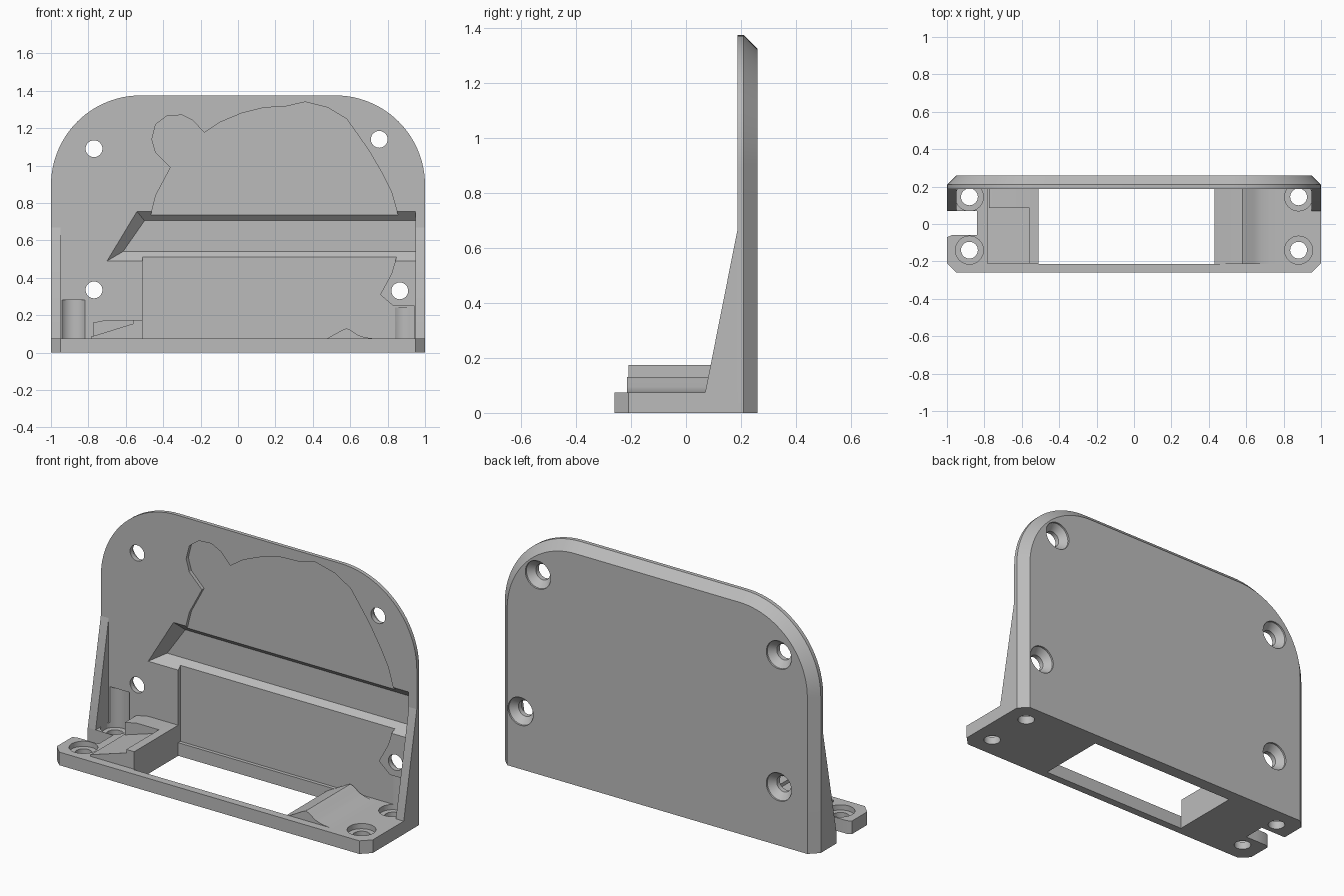
import bpy, bmesh, math

cube = bpy.data.objects.get("Cube")
if cube:
    bpy.data.objects.remove(cube, do_unlink=True)

grey = bpy.data.materials.new("light grey")
grey.use_nodes = True
colour = (0.5, 0.5, 0.5, 1)
grey.diffuse_color = colour
grey.node_tree.nodes["Principled BSDF"].inputs["Base Color"].default_value = colour

AXES = {
    "x": lambda a, b, d: (d, a, b),
    "y": lambda a, b, d: (a, d, b),
    "z": lambda a, b, d: (a, b, d),
}


def loft(name, axis, *rings):
    """Solid through (depth, outline) rings stacked along an axis."""
    bm = bmesh.new()
    place = AXES[axis]
    loops = [[bm.verts.new(place(a, b, d)) for a, b in pts] for d, pts in rings]
    for low, high in zip(loops, loops[1:]):
        n = len(low)
        for i in range(n):
            j = (i + 1) % n
            bm.faces.new((low[i], low[j], high[j], high[i]))
    bm.faces.new(loops[0])
    bm.faces.new(loops[-1])
    bmesh.ops.recalc_face_normals(bm, faces=bm.faces)
    mesh = bpy.data.meshes.new(name)
    bm.to_mesh(mesh)
    bm.free()
    mesh.materials.append(grey)
    obj = bpy.data.objects.new(name, mesh)
    bpy.context.collection.objects.link(obj)
    return obj


def prism(name, axis, start, end, pts):
    return loft(name, axis, (start, pts), (end, pts))


def rect(a0, b0, a1, b1):
    return [(a0, b0), (a1, b0), (a1, b1), (a0, b1)]


def circle(a, b, r, n=32):
    return [(a + r * math.cos(t * math.tau / n), b + r * math.sin(t * math.tau / n))
            for t in range(n)]


def cut(obj, cutters):
    for c in cutters:
        c.hide_render = True
        mod = obj.modifiers.new("cut", "BOOLEAN")
        mod.operation = "DIFFERENCE"
        mod.solver = "EXACT"
        mod.object = c
    bpy.context.view_layer.update()
    graph = bpy.context.evaluated_depsgraph_get()
    mesh = bpy.data.meshes.new_from_object(obj.evaluated_get(graph))
    obj.modifiers.clear()
    obj.data = mesh


# Back plate with rounded top corners and a chamfered rear rim
FRONT, RIM, BACK = 0.188, 0.21, 0.26


def arch(inset):
    cx, cz, r = 0.52, 0.895, 0.48 - inset
    arc = [(r * math.cos(i * math.pi / 48), r * math.sin(i * math.pi / 48)) for i in range(25)]
    right = [(cx + a, cz + b) for a, b in arc]
    left = [(-a, b) for a, b in reversed(right)]
    return [(1 - inset, 0)] + right + left + [(inset - 1, 0)]


plate = loft("back_plate", "y", (FRONT, arch(0)), (RIM, arch(0)), (BACK, arch(0.05)))

# Base tray with chamfered front corners
base = prism("base_tray", "z", 0, 0.075, [
    (-1, FRONT), (-1, -0.21), (-0.95, -0.26), (0.95, -0.26), (1, -0.21), (1, FRONT)])

# Screw holes and driver clearance, shared by base and plate
bores, wells = [], []
for x in (-0.88, 0.88):
    for y in (-0.14, 0.145):
        bores.append(prism("screw_bore", "z", -0.1, 0.1, circle(x, y, 0.045)))
        wells.append(prism("screw_well", "z", 0.045, 0.28 if x < 0 else 0.24, circle(x, y, 0.075)))

# Countersunk mounting holes through the plate
sinks = []
for x, z in ((-0.77, 1.09), (-0.77, 0.335), (0.755, 1.14), (0.865, 0.33)):
    small, big = circle(x, z, 0.045), circle(x, z, 0.08)
    sinks.append(loft("countersink", "y", (0.1, small), (0.215, small), (0.25, big), (0.3, big)))

# Wide bevelled groove across the plate
outer = [(-0.7, 0.49), (0.948, 0.49), (0.948, 0.755), (-0.54, 0.755)]
inner = [(-0.615, 0.54), (0.948, 0.54), (0.948, 0.705), (-0.5, 0.705)]
groove = loft("groove", "y", (0.1, outer), (FRONT, outer), (0.238, inner))

# Shallow silhouette recesses above and below the groove
upper = prism("upper_recess", "y", 0.1, 0.208, [
    (-0.47, 0.72), (-0.44, 0.84), (-0.36, 0.99), (-0.44, 1.07), (-0.46, 1.14),
    (-0.44, 1.22), (-0.38, 1.265), (-0.3, 1.27), (-0.24, 1.24), (-0.18, 1.175),
    (-0.1, 1.23), (0.02, 1.28), (0.14, 1.31), (0.25, 1.315), (0.36, 1.34),
    (0.48, 1.31), (0.58, 1.25), (0.63, 1.18), (0.7, 1.08), (0.77, 0.96),
    (0.82, 0.86), (0.86, 0.72)])
lower = prism("lower_recess", "y", 0.1, 0.208, [
    (-0.51, 0.075), (0.945, 0.075), (0.945, 0.25), (0.83, 0.25), (0.76, 0.31),
    (0.82, 0.42), (0.85, 0.52), (-0.51, 0.52)])

# Central opening and cable notch in the base
opening = prism("opening", "z", -0.1, 0.2, rect(-0.51, -0.215, 0.8, 0.3))
notch = prism("notch", "z", -0.1, 0.2, [
    (-1.1, -0.06), (-1.02, -0.08), (-0.975, -0.06), (-0.84, -0.06), (-0.84, 0.07), (-1.1, 0.07)])

cut(plate, wells + sinks + [groove, upper, lower])
cut(base, bores + wells + [opening, notch])
for c in bores + wells + sinks + [groove, upper, lower, opening, notch]:
    bpy.data.objects.remove(c, do_unlink=True)

# Tapered side gussets
gusset = [(FRONT, 0), (0.07, 0), (0.07, 0.075), (FRONT, 0.67)]
gussets = [prism(n, "x", a, b, gusset)
           for n, a, b in (("left_gusset", 0.95, 1), ("right_gusset", -1, -0.95))]

# Right support: sloping shelf, inner lip and raised rear step
shelf = prism("right_shelf", "y", -0.21, FRONT, [
    (-0.785, 0.01), (-0.785, 0.085), (-0.56, 0.155), (-0.56, 0.175), (-0.51, 0.175), (-0.51, 0.01)])
step = prism("right_step", "y", 0.085, FRONT, [
    (-0.775, 0.03), (-0.775, 0.16), (-0.7, 0.175), (-0.53, 0.175), (-0.53, 0.03)])

# Left support: ridge falling away in a hollow curve
ramp = prism("left_ramp", "y", -0.215, FRONT, [
    (0.43, 0), (0.43, 0.05), (0.56, 0.122), (0.58, 0.13), (0.6, 0.122), (0.64, 0.094),
    (0.68, 0.081), (0.73, 0.075), (0.8, 0.075), (0.8, 0)])

for obj in [plate, base, shelf, step, ramp] + gussets:
    bpy.ops.object.select_all(action="DESELECT")
    obj.select_set(True)
    bpy.context.view_layer.objects.active = obj
    bpy.ops.object.shade_smooth_by_angle(angle=math.radians(25))
